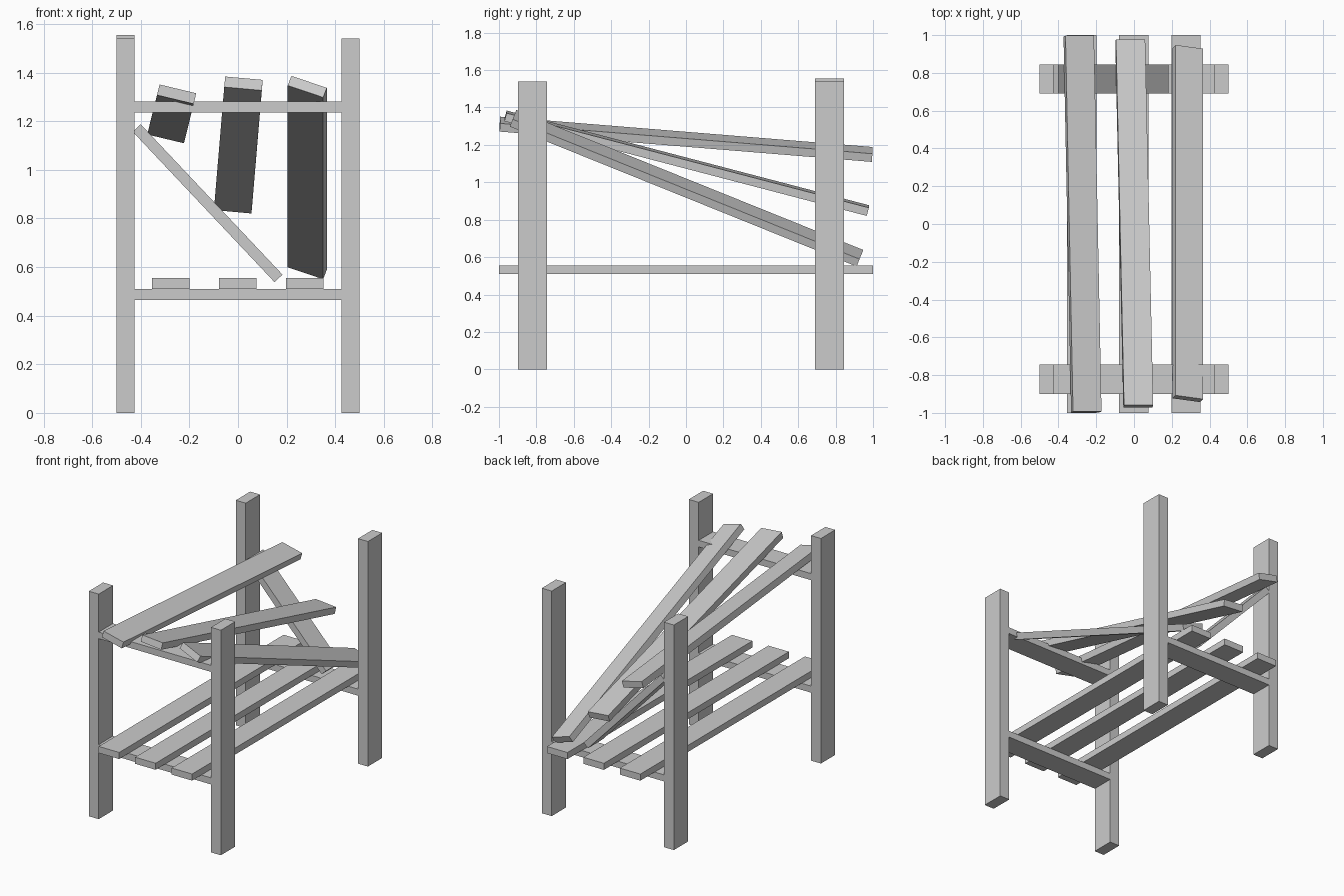
import bpy
from math import radians, atan2
from mathutils import Vector, Matrix

if "Cube" in bpy.data.objects:
    bpy.data.objects.remove(bpy.data.objects["Cube"])

POST_W, PLANK_W, THICK = 0.075, 0.155, 0.045
FRONT_Y, BACK_Y = -0.822, 0.768


def plank(name, size, matrix):
    """Box of the given size, centred on the matrix origin."""
    bpy.ops.mesh.primitive_cube_add(size=1)
    obj = bpy.context.object
    obj.name = name
    obj.data.transform(Matrix.Diagonal((*size, 1)))
    obj.matrix_world = matrix
    return obj


def at(x, y, z):
    return Matrix.Translation((x, y, z))


def fallen_slat(name, front, back, roll):
    """Two-unit slat running between two end centres, rolled about its length."""
    front, back = Vector(front), Vector(back)
    along = (back - front).normalized()
    side = along.cross(Vector((0, 0, 1))).normalized()
    up = side.cross(along)
    rot = Matrix((side, along, up)).transposed().to_4x4()
    matrix = at(*((front + back) / 2)) @ rot @ Matrix.Rotation(radians(roll), 4, 'Y')
    return plank(name, (PLANK_W, (back - front).length, THICK), matrix)


# Corner posts (the back left one sits slightly high) and lower crossbars
for end, y in (("front", FRONT_Y), ("back", BACK_Y)):
    for side, x in (("left", -0.4625), ("right", 0.4625)):
        lift = 0.015 if (end, side) == ("back", "left") else 0
        plank(f"{end}_{side}_post", (POST_W, PLANK_W, 1.54), at(x, y, 0.77 + lift))
    plank(f"{end}_lower_crossbar", (0.85, PLANK_W, THICK), at(0, y, 0.4875))

# Upper crossbars: front intact, back collapsed diagonally
plank("front_upper_crossbar", (0.85, PLANK_W, THICK), at(0, FRONT_Y, 1.2575))
plank("fallen_back_crossbar", (0.85, PLANK_W, THICK),
      at(-0.125, BACK_Y, 0.8625) @ Matrix.Rotation(atan2(0.615, 0.58), 4, 'Y'))

# Lower shelf slats
for i, x in enumerate((-0.277, -0.001, 0.275)):
    plank(f"lower_slat_{i + 1}", (PLANK_W, 2, THICK), at(x, 0, 0.5325))

# Collapsed upper slats
fallen_slat("fallen_slat_left", (-0.2525, -0.995, 1.311), (-0.2925, 0.995, 1.149), 13.5)
fallen_slat("fallen_slat_middle", (0.0225, -0.965, 1.355), (-0.02, 0.972, 0.849), 5.3)
fallen_slat("fallen_slat_right", (0.285, -0.925, 1.342), (0.285, 0.93, 0.594), 20)
